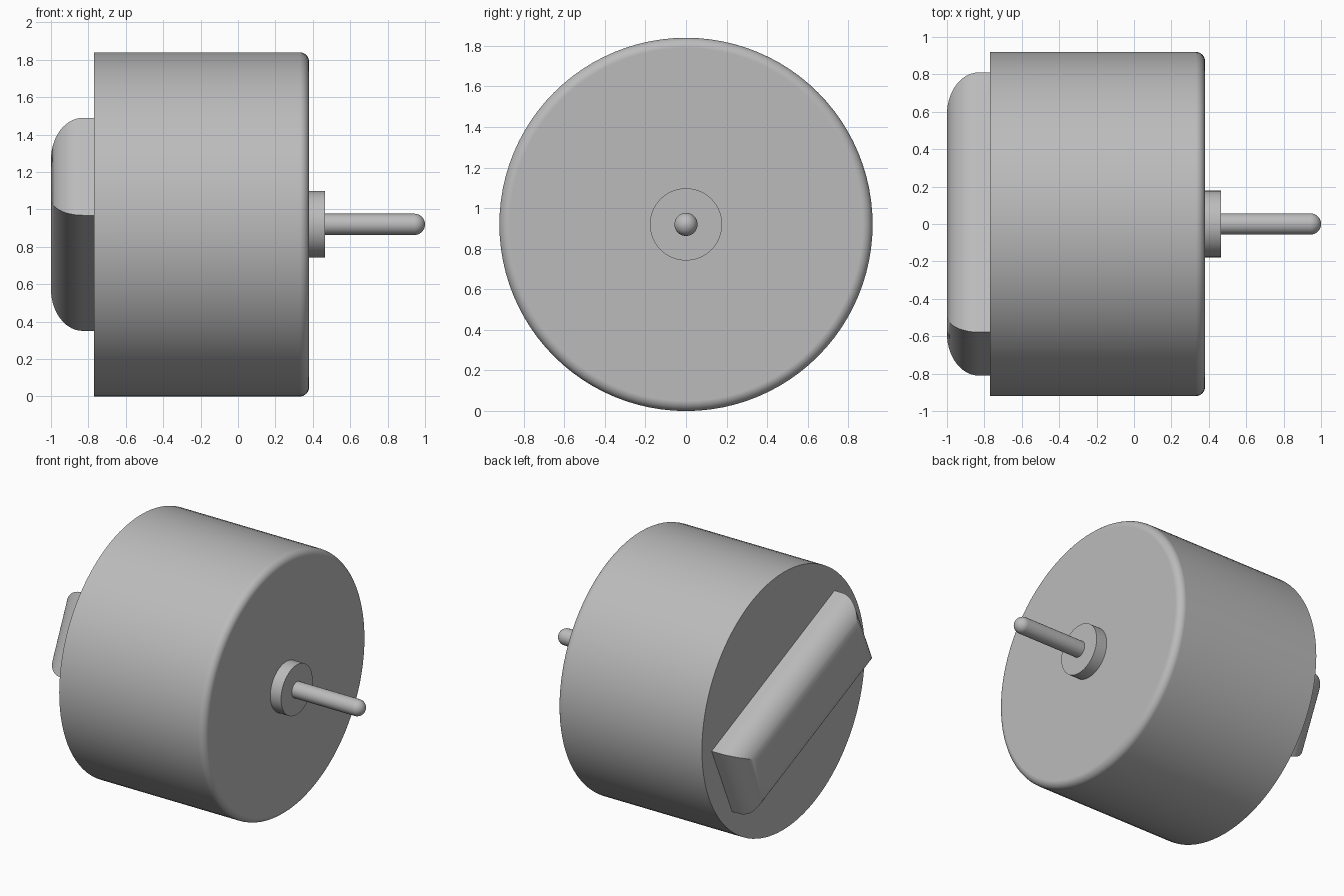
import bpy, bmesh
from math import sin, cos, pi, radians

cube = bpy.data.objects.get("Cube")
if cube:
    bpy.data.objects.remove(cube, do_unlink=True)

AXIS_Z = 0.92

grey = bpy.data.materials.new("plain grey")
grey.use_nodes = True
colour = (0.5, 0.5, 0.5, 1)
grey.diffuse_color = colour
grey.node_tree.nodes["Principled BSDF"].inputs["Base Color"].default_value = colour


def loft(name, rings):
    """Skin a stack of equal-sized point rings and cap both ends."""
    bm = bmesh.new()
    loops = [[bm.verts.new(p) for p in ring] for ring in rings]
    count = len(loops[0])
    for a, b in zip(loops, loops[1:]):
        for i in range(count):
            j = (i + 1) % count
            bm.faces.new((a[i], a[j], b[j], b[i]))
    bm.faces.new(loops[0])
    bm.faces.new(loops[-1])
    bmesh.ops.recalc_face_normals(bm, faces=bm.faces)
    mesh = bpy.data.meshes.new(name)
    bm.to_mesh(mesh)
    bm.free()
    mesh.materials.append(grey)
    mesh.shade_smooth()
    mesh.set_sharp_from_angle(angle=radians(30))
    obj = bpy.data.objects.new(name, mesh)
    obj.location.z = AXIS_Z
    bpy.context.collection.objects.link(obj)
    normals = obj.modifiers.new("even shading", 'WEIGHTED_NORMAL')
    normals.keep_sharp = True
    return obj


def fillet(x_end, radius, steps, direction, stop=1.0):
    """Points (x, inset) of a quarter round that ends at x_end."""
    angles = [stop * pi / 2 * i / steps for i in range(steps + 1)]
    return [(x_end - direction * radius * (1 - sin(a)), radius * (1 - cos(a)))
            for a in angles]


def turned(name, profile, sides):
    """Revolve (x, radius) points around the shaft axis."""
    return loft(name, [[(x, r * cos(2 * pi * i / sides), r * sin(2 * pi * i / sides))
                        for i in range(sides)] for x, r in profile])


# Main can with a rounded front rim
R = 0.92
turned("motor_can", [(-0.77, R)] + [(x, R - d) for x, d in fillet(0.38, 0.05, 8, 1)], 96)

# Bearing boss and round-tipped shaft
turned("bearing_boss", [(0.37, 0.178), (0.465, 0.178)], 64)
r = 0.057
turned("shaft", [(0.46, r)] + [(x, r - d) for x, d in fillet(1.0, r, 10, 1, 0.98)], 32)

# Rear terminal block: slanted box with all outer edges rounded
half_length, half_width = 0.76, 0.285
corners = [(-1, -1), (1, -1), (1, 1), (-1, 1)]
sections = [(-0.765, 0)] + fillet(-1.0, 0.17, 14, -1)
block = loft("rear_block", [[(x, sy * (half_length - d), sz * (half_width - d))
                             for sy, sz in corners] for x, d in sections])
block.rotation_euler.x = radians(-24)
